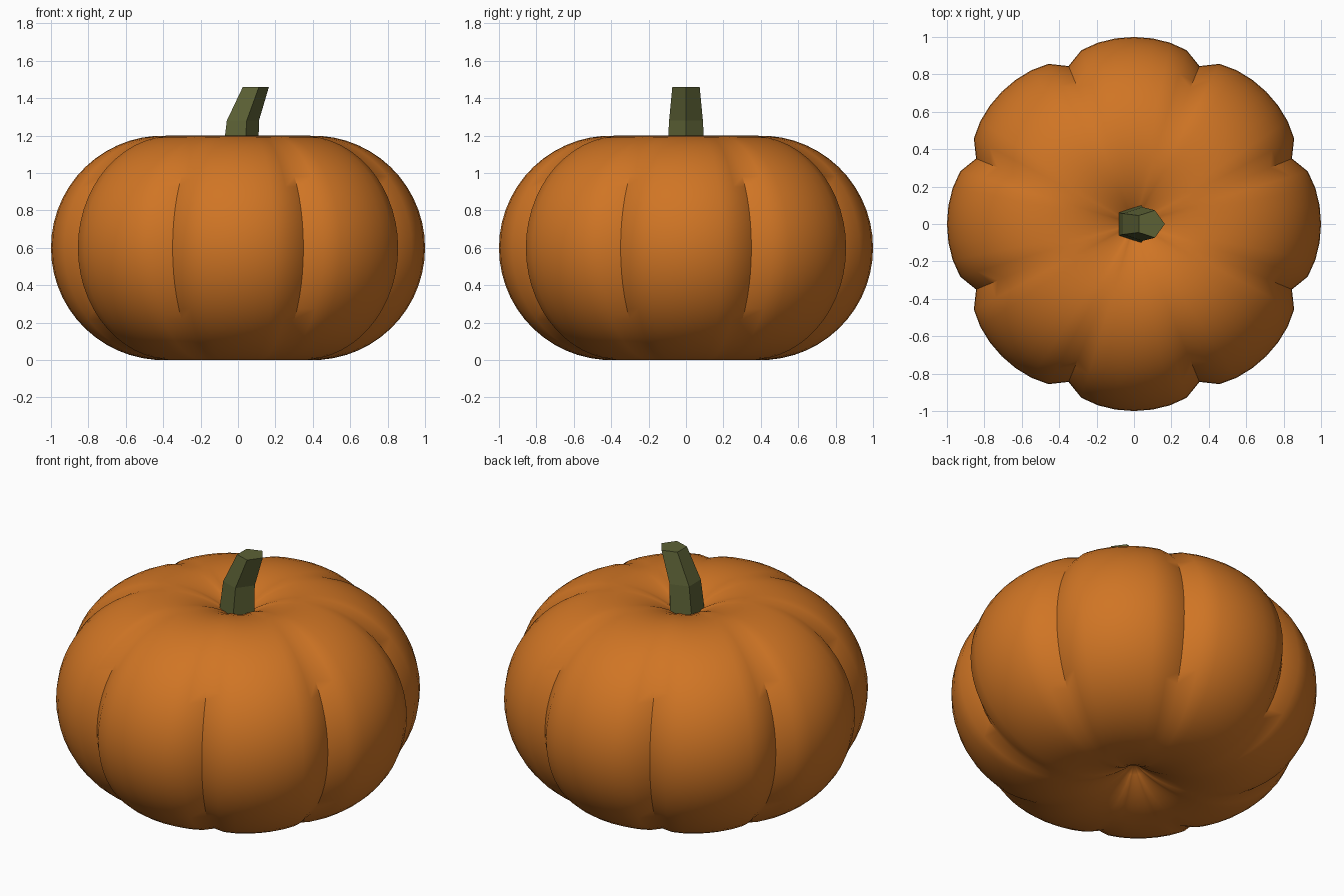
import bpy, bmesh, math
from math import pi, sin, cos, sqrt

cube = bpy.data.objects.get("Cube")
if cube:
    bpy.data.objects.remove(cube, do_unlink=True)

LOBES, STEPS, RINGS = 8, 8, 40      # lobes, segments per lobe, rings pole to pole
TUBE, CORE, GROOVE = 0.6, 0.4, 0.086


def material(name, rgb):
    mat = bpy.data.materials.new(name)
    mat.use_nodes = True
    mat.diffuse_color = (*rgb, 1)
    bsdf = mat.node_tree.nodes["Principled BSDF"]
    bsdf.inputs["Base Color"].default_value = (*rgb, 1)
    bsdf.inputs["Roughness"].default_value = 0.8
    return mat


def loft(name, rings, mat, start=None, end=None):
    """Skin closed rings; each end gets a pole point or a flat cap."""
    bm = bmesh.new()
    rows = [[bm.verts.new(p) for p in ring] for ring in rings]
    n = len(rows[0])
    for a, b in zip(rows, rows[1:]):
        for i in range(n):
            j = (i + 1) % n
            bm.faces.new((a[i], a[j], b[j], b[i]))
    for row, pole in ((rows[0], start), (rows[-1], end)):
        if pole is None:
            bm.faces.new(row)
        else:
            tip = bm.verts.new(pole)
            for i in range(n):
                bm.faces.new((row[i], row[(i + 1) % n], tip))
    bmesh.ops.recalc_face_normals(bm, faces=bm.faces)
    mesh = bpy.data.meshes.new(name)
    bm.to_mesh(mesh)
    bm.free()
    obj = bpy.data.objects.new(name, mesh)
    bpy.context.collection.objects.link(obj)
    mesh.materials.append(mat)
    return obj


# Ribbed body: an arc swept around the axis, dimpled at both poles
def lobe_scale(i):
    u = (i % STEPS) / STEPS * 2 - 1
    return 1 - GROOVE * (1 - sqrt(1 - u * u))


def body_ring(phi):
    r, z = CORE + TUBE * cos(phi), TUBE + TUBE * sin(phi)
    n = LOBES * STEPS
    return [(r * lobe_scale(i) * cos((i - STEPS / 2) * 2 * pi / n),
             r * lobe_scale(i) * sin((i - STEPS / 2) * 2 * pi / n), z)
            for i in range(n)]


pole = math.acos(-CORE / TUBE)
dip = TUBE * sin(pole)
body = loft("pumpkin_body",
            [body_ring(-pole + 2 * pole * k / RINGS) for k in range(1, RINGS)],
            material("pumpkin orange", (0.63, 0.178, 0.018)),
            (0, 0, TUBE - dip), (0, 0, TUBE + dip))
bpy.context.view_layer.objects.active = body
body.select_set(True)
bpy.ops.object.shade_smooth_by_angle(angle=math.radians(47))

# Five-sided bent stem: (x offset, height, radius) per ring
stem_path = [(0.0, 1.05, 0.108), (0.017, 1.28, 0.095), (0.088, 1.46, 0.077)]
stem = loft("stem",
            [[(x + r * cos(2 * pi * i / 5), r * sin(2 * pi * i / 5), z) for i in range(5)]
             for x, z, r in stem_path],
            material("stem green", (0.107, 0.12, 0.036)))
